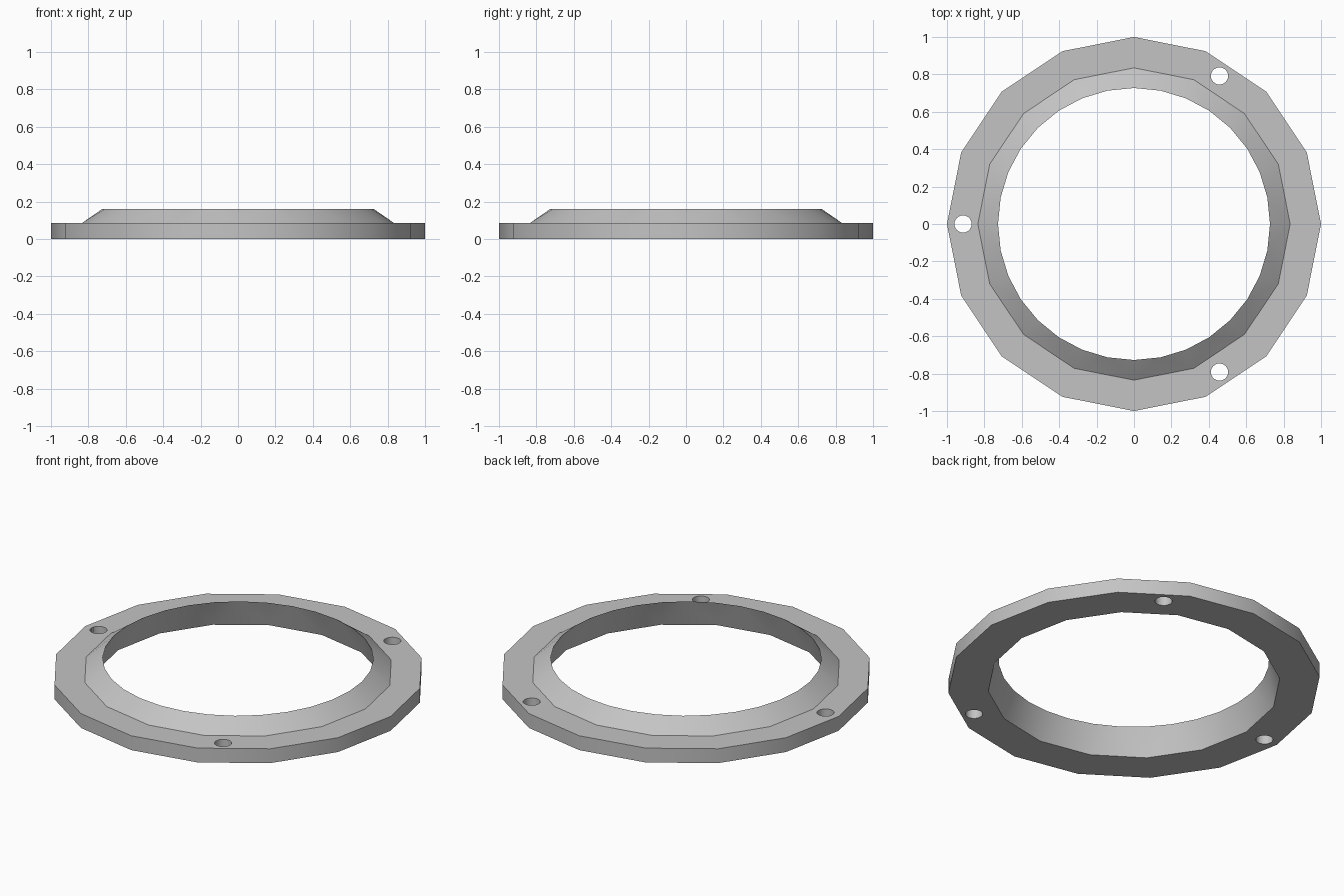
import bpy, bmesh
from math import cos, sin, pi, radians

cube = bpy.data.objects.get("Cube")
if cube:
    bpy.data.objects.remove(cube, do_unlink=True)

grey = bpy.data.materials.new("light grey")
grey.use_nodes = True
colour = (0.55, 0.55, 0.55, 1)
grey.diffuse_color = colour
grey.node_tree.nodes["Principled BSDF"].inputs["Base Color"].default_value = colour


def ring(bm, radius, z, sides):
    angles = [2 * pi * i / sides for i in range(sides)]
    return [bm.verts.new((radius * cos(a), radius * sin(a), z)) for a in angles]


def bridge(bm, a, b):
    """Join two rings; b may have twice as many points as a."""
    n, m = len(a), len(b)
    for i in range(n):
        j = (i + 1) % n
        if n == m:
            bm.faces.new((a[i], a[j], b[j], b[i]))
        else:
            k = 2 * i
            bm.faces.new((a[i], b[k + 1], b[k]))
            bm.faces.new((a[i], a[j], b[k + 1]))
            bm.faces.new((a[j], b[(k + 2) % m], b[k + 1]))


# Flange with a thin raised collar that narrows to a rounder rim
bm = bmesh.new()
outer_low = ring(bm, 1, 0, 16)
outer_high = ring(bm, 1, 0.085, 16)
collar_base = ring(bm, 0.835, 0.085, 16)
rim = ring(bm, 0.727, 0.16, 32)
bore_low = ring(bm, 0.785, 0, 16)
bridge(bm, outer_low, outer_high)
bridge(bm, outer_high, collar_base)
bridge(bm, collar_base, rim)
bridge(bm, bore_low, rim)
bridge(bm, bore_low, outer_low)
bmesh.ops.recalc_face_normals(bm, faces=bm.faces)
mesh = bpy.data.meshes.new("flange_ring")
bm.to_mesh(mesh)
bm.free()
mesh.materials.append(grey)
flange = bpy.data.objects.new("flange_ring", mesh)
bpy.context.collection.objects.link(flange)

# Three bolt holes through the flange
for angle in (60, 180, 300):
    a = radians(angle)
    bpy.ops.mesh.primitive_cylinder_add(
        vertices=24, radius=0.046, depth=0.4,
        location=(0.914 * cos(a), 0.914 * sin(a), 0))
    cutter = bpy.context.object
    cutter.name = "bolt_hole_cutter"
    cutter.hide_render = True
    cutter.data.materials.append(grey)
    cut = flange.modifiers.new("bolt_hole", 'BOOLEAN')
    cut.operation = 'DIFFERENCE'
    cut.solver = 'EXACT'
    cut.object = cutter
    bpy.ops.object.select_all(action='DESELECT')
    flange.select_set(True)
    bpy.context.view_layer.objects.active = flange
    bpy.ops.object.modifier_apply(modifier=cut.name)
    bpy.data.objects.remove(cutter, do_unlink=True)

bpy.ops.object.shade_smooth_by_angle(angle=radians(30))
